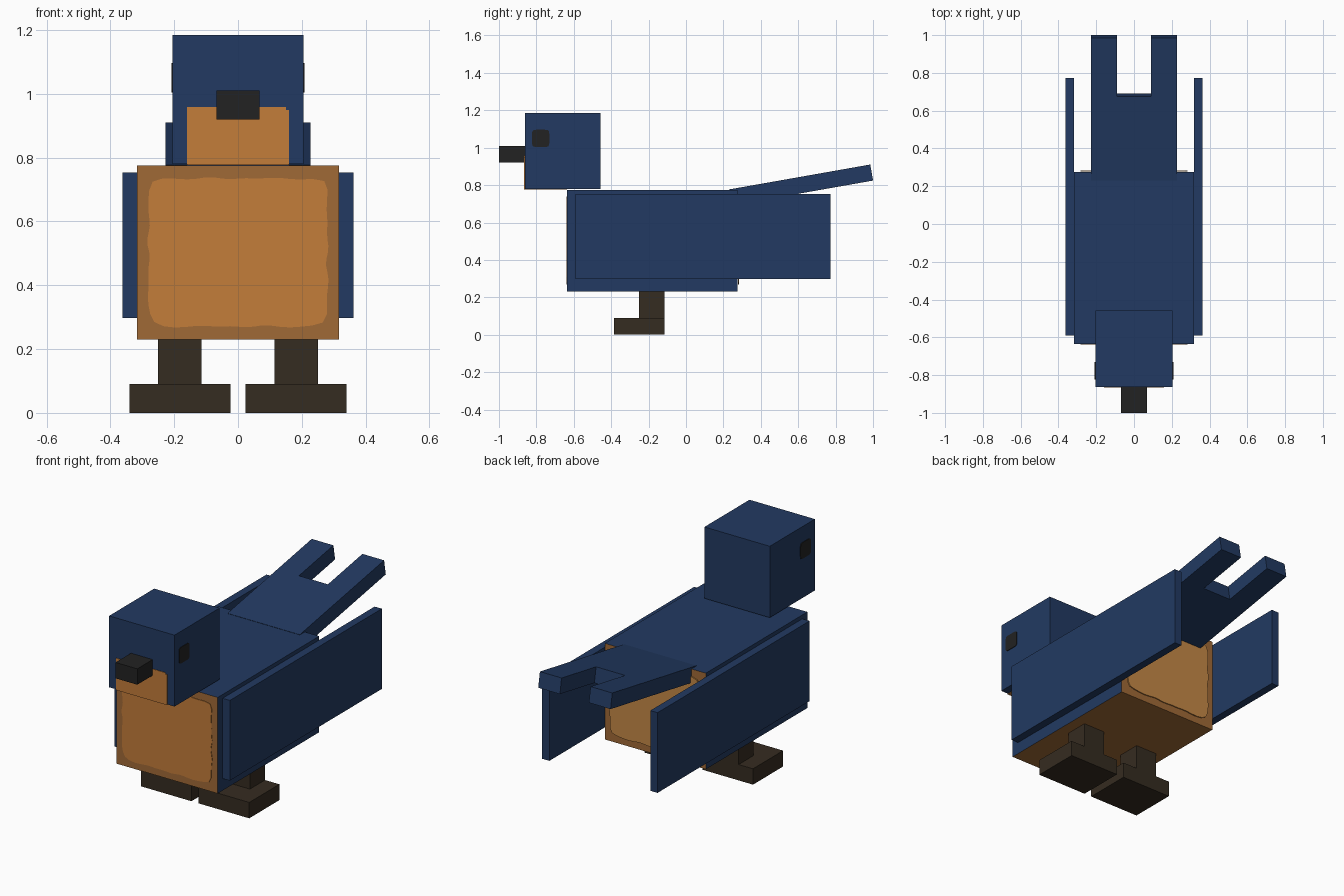
import bpy, bmesh, math
from mathutils import Matrix

cube = bpy.data.objects.get("Cube")
if cube:
    bpy.data.objects.remove(cube, do_unlink=True)


def material(name, rgb):
    m = bpy.data.materials.new(name)
    m.use_nodes = True
    m.diffuse_color = (*rgb, 1)
    m.node_tree.nodes["Principled BSDF"].inputs["Base Color"].default_value = (*rgb, 1)
    return m


BLUE = material("deep_blue", (0.016, 0.042, 0.122))
RUST = material("rust_brown", (0.352, 0.144, 0.037))
ORANGE = material("breast_orange", (0.552, 0.205, 0.042))
TAN = material("rump_tan", (0.56, 0.25, 0.062))
BLACK = material("black", (0.016, 0.016, 0.016))
LEG = material("leg_brown", (0.036, 0.025, 0.015))


def finish(name, bm, *mats):
    bmesh.ops.recalc_face_normals(bm, faces=bm.faces)
    me = bpy.data.meshes.new(name)
    bm.to_mesh(me)
    bm.free()
    for m in mats:
        me.materials.append(m)
    ob = bpy.data.objects.new(name, me)
    bpy.context.collection.objects.link(ob)
    return ob


def box(name, x, y, z, *mats):
    """Box from three (low, high) spans."""
    bm = bmesh.new()
    bmesh.ops.create_cube(bm, size=1)
    for v in bm.verts:
        v.co = [s[0] if c < 0 else s[1] for c, s in zip(v.co, (x, y, z))]
    return finish(name, bm, *mats)


def prism(name, outline, depth, matrix, *mats):
    """Flat outline in local xy, extruded down local z by depth."""
    bm = bmesh.new()
    face = bm.faces.new([bm.verts.new((a, b, 0)) for a, b in outline])
    new = bmesh.ops.extrude_face_region(bm, geom=[face])["geom"]
    moved = [g for g in new if isinstance(g, bmesh.types.BMVert)]
    bmesh.ops.translate(bm, verts=moved, vec=(0, 0, -depth))
    bm.transform(matrix)
    return finish(name, bm, *mats)


def rounded(w, h, r, wobble=0.0):
    """Rounded rectangle with an optional uneven edge."""
    pts = []
    n = 72
    for i in range(n):
        t = 2 * math.pi * i / n
        c, s = math.cos(t), math.sin(t)
        k = (abs(c) ** r + abs(s) ** r) ** (-1 / r)
        k *= 1 + wobble * (math.sin(11 * t) + math.sin(17 * t + 1))
        pts.append((w * k * c, h * k * s))
    return pts


# Body: blue back and flanks, rust breast, rump and belly
body = box("body", (-0.317, 0.317), (-0.635, 0.275), (0.23, 0.775), BLUE, RUST)
for p in body.data.polygons:
    p.material_index = int(abs(p.normal.y) > 0.5 or p.normal.z < -0.5)

# Uneven bright panels on breast and rump
upright = Matrix.Rotation(math.pi / 2, 4, "X")
panel = rounded(0.28, 0.232, 14, 0.008)
prism("breast_panel", panel, 0.006, Matrix.Translation((0, -0.638, 0.503)) @ upright, ORANGE)
prism("rump_panel", panel, 0.006, Matrix.Translation((0, 0.278, 0.503)) @ upright, TAN)

# Head with throat patch, beak and eyes
box("head", (-0.205, 0.205), (-0.862, -0.458), (0.78, 1.185), BLUE)
throat = [(-0.16, 0.778), (0.16, 0.778), (0.16, 0.95), (0.15, 0.95),
          (0.15, 0.958), (-0.16, 0.958)]
prism("throat_patch", throat, 0.006, Matrix.Translation((0, -0.865, 0)) @ upright, ORANGE)
box("throat_underside", (-0.16, 0.16), (-0.865, -0.636), (0.777, 0.782), ORANGE)
box("beak", (-0.068, 0.068), (-1.0, -0.84), (0.92, 1.01), BLACK)

sideways = Matrix.Rotation(math.pi / 2, 4, "Y")
for side, s in (("right", -1), ("left", 1)):
    def span(a, b):
        return tuple(sorted((s * a, s * b)))

    place = Matrix.Translation((s * 0.205 + 0.003, -0.777, 1.05)) @ sideways
    prism(side + "_eye", rounded(0.046, 0.046, 7), 0.006, place, BLACK)
    # Wing, leg and foot
    box(side + "_wing", span(0.317, 0.362), (-0.59, 0.772), (0.298, 0.753), BLUE)
    box(side + "_leg", span(0.115, 0.25), (-0.25, -0.115), (0.09, 0.23), LEG)
    box(side + "_foot", span(0.023, 0.34), (-0.385, -0.115), (0, 0.09), LEG)

# Forked tail rising backwards
half = [(0.227, 0.01), (0.227, 0.777), (0.091, 0.777), (0.091, 0.463)]
fork = half + [(-a, b) for a, b in reversed(half)]
tilt = Matrix.Translation((0, 0.22, 0.775)) @ Matrix.Rotation(math.radians(10), 4, "X")
prism("forked_tail", fork, 0.087, tilt, BLUE)
